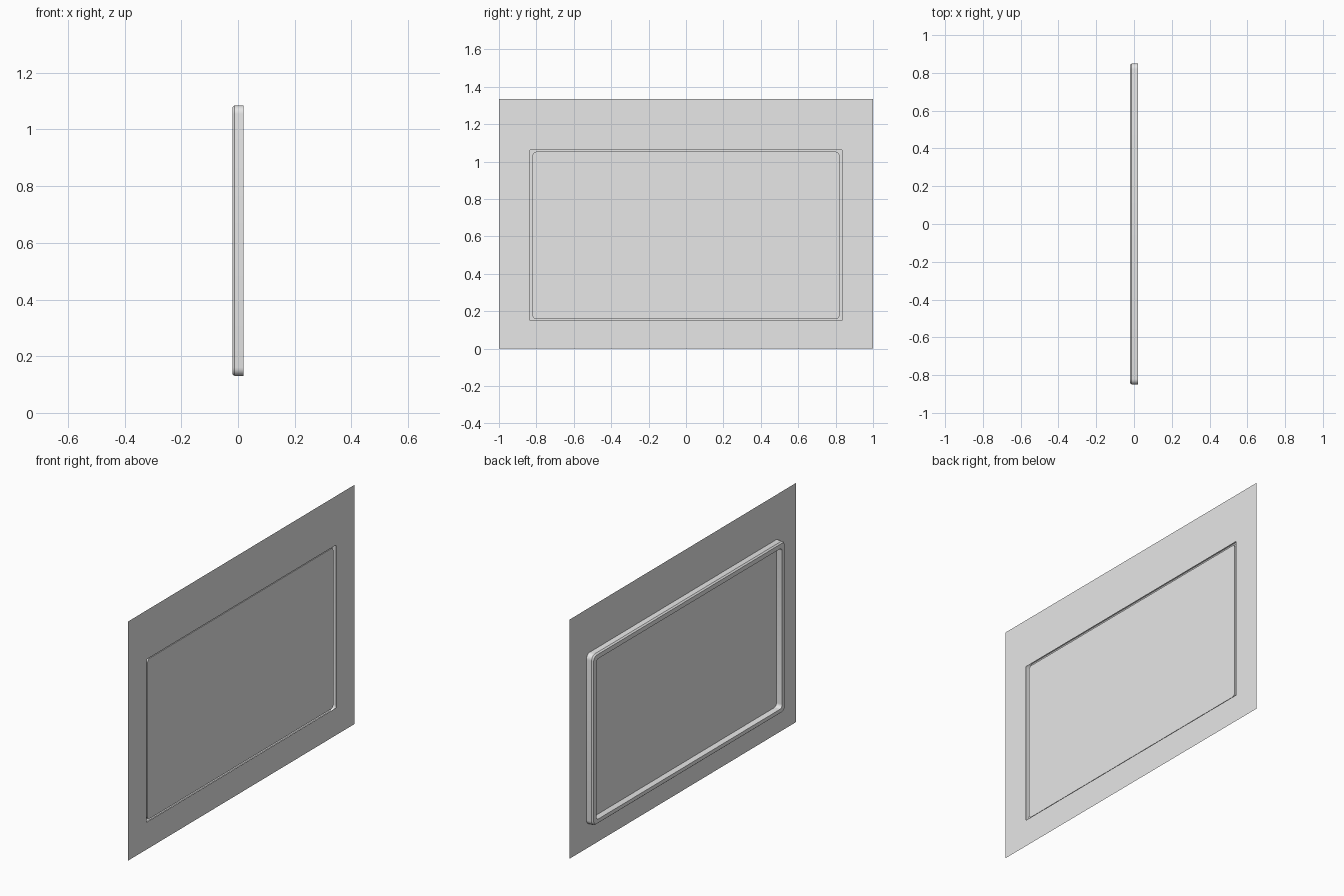
import bpy, bmesh, math

cube = bpy.data.objects.get("Cube")
if cube:
    bpy.data.objects.remove(cube, do_unlink=True)

# One plain grey for everything
grey = bpy.data.materials.new("plain_grey")
grey.use_nodes = True
colour = (0.8, 0.8, 0.8, 1)
grey.diffuse_color = colour
grey.node_tree.nodes["Principled BSDF"].inputs["Base Color"].default_value = colour

STEPS = 6  # segments per rounded corner


def loop(x, half_y, low, high, radius):
    """Rounded rectangle in the plane at x, counter-clockwise seen from +x."""
    points = []
    corners = [(1, high, -1), (-1, high, -1), (-1, low, 1), (1, low, 1)]
    for i, (side, z, inward) in enumerate(corners):
        cy, cz = side * (half_y - radius), z + inward * radius
        for s in range(STEPS + 1):
            a = math.pi / 2 * (i + s / STEPS)
            points.append((x, cy + radius * math.cos(a), cz + radius * math.sin(a)))
    return points


def build(name, loops, cap=False):
    """Skin a run of loops into a sheet, optionally closing the last loop."""
    bm = bmesh.new()
    rings = [[bm.verts.new(p) for p in pts] for pts in loops]
    n = len(rings[0])
    for a, b in zip(rings, rings[1:]):
        for i in range(n):
            j = (i + 1) % n
            bm.faces.new((a[i], a[j], b[j], b[i]))
    if cap:
        bm.faces.new(rings[-1])
    bmesh.ops.remove_doubles(bm, verts=bm.verts, dist=0.00001)
    mesh = bpy.data.meshes.new(name)
    bm.to_mesh(mesh)
    bm.free()
    mesh.materials.append(grey)
    obj = bpy.data.objects.new(name, mesh)
    bpy.context.collection.objects.link(obj)
    bpy.ops.object.select_all(action="DESELECT")
    bpy.context.view_layer.objects.active = obj
    obj.select_set(True)
    bpy.ops.object.shade_smooth_by_angle(angle=math.radians(30))
    return obj


FRONT, BACK = 0.02, -0.02

# Thin wall sheet with a rectangular opening
build("wall_sheet", [
    loop(FRONT, 1.0, 0, 1.335, 0),
    loop(FRONT, 0.837, 0.152, 1.061, 0.004),
])

# Hollow raised rim behind the wall, with a chamfered outer edge
inner = (0.82, 0.158, 1.053, 0.02)
build("raised_rim", [
    loop(FRONT, 0.85, 0.13, 1.085, 0.03),
    loop(-0.012, 0.85, 0.13, 1.085, 0.03),
    loop(BACK, 0.843, 0.137, 1.078, 0.025),
    loop(BACK, *inner),
    loop(0.015, *inner),
])

# Flat panel closing the rim
build("centre_panel", [loop(0.015, *inner)], cap=True)
